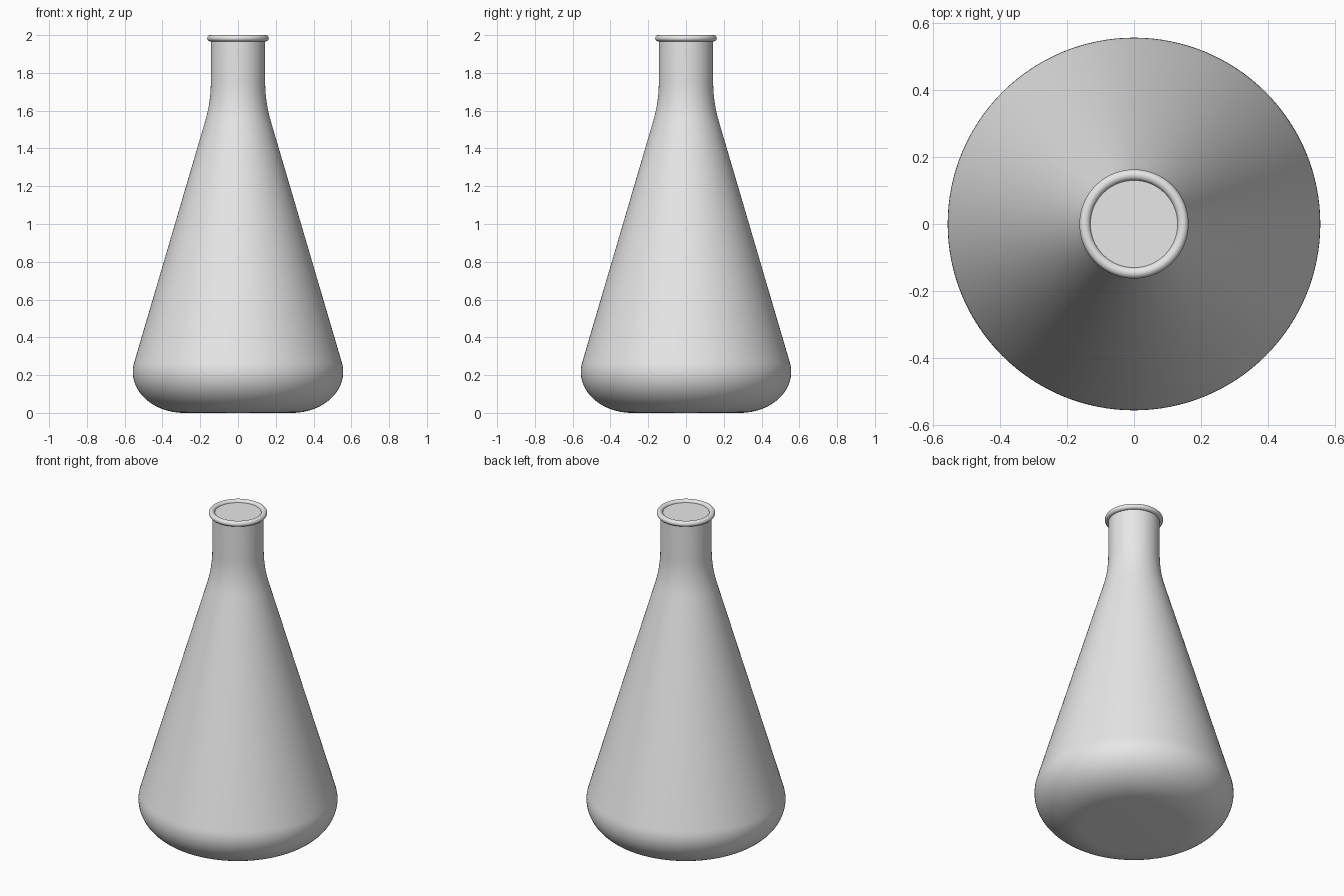
import bpy
import bmesh
from math import cos, sin, pi, radians
from mathutils import Vector

cube = bpy.data.objects.get("Cube")
if cube:
    bpy.data.objects.remove(cube, do_unlink=True)

grey = bpy.data.materials.new("plain_grey")
grey.use_nodes = True
grey.diffuse_color = (0.8, 0.8, 0.8, 1)
grey.node_tree.nodes["Principled BSDF"].inputs["Base Color"].default_value = (0.8, 0.8, 0.8, 1)


def lathe(name, profile, closed=False, steps=128):
    """Turn a list of (radius, height) points around the z axis."""
    bm = bmesh.new()
    verts = [bm.verts.new((r, 0, z)) for r, z in profile]
    pairs = list(zip(verts, verts[1:]))
    if closed:
        pairs.append((verts[-1], verts[0]))
    edges = [bm.edges.new(p) for p in pairs]
    bmesh.ops.spin(bm, geom=verts + edges, cent=(0, 0, 0), axis=(0, 0, 1),
                   angle=2 * pi, steps=steps)
    bmesh.ops.remove_doubles(bm, verts=bm.verts, dist=1e-5)
    bmesh.ops.recalc_face_normals(bm, faces=bm.faces)
    mesh = bpy.data.meshes.new(name)
    bm.to_mesh(mesh)
    bm.free()
    mesh.materials.append(grey)
    obj = bpy.data.objects.new(name, mesh)
    bpy.context.collection.objects.link(obj)
    bpy.ops.object.select_all(action="DESELECT")
    obj.select_set(True)
    bpy.context.view_layer.objects.active = obj
    bpy.ops.object.shade_smooth_by_angle(angle=radians(40))
    return obj


# Rounded base: flat foot, then an elliptical shoulder that meets the cone
foot, belly, belly_z = 0.285, 0.557, 0.217
profile = [(0, 0)]
for i in range(25):
    a = radians(-90 + 104 * i / 24)
    profile.append((foot + (belly - foot) * cos(a), belly_z + belly_z * sin(a)))

# Cone wall flowing into the straight neck along a quadratic curve
start, bend, end = Vector((0.175, 1.54)), Vector((0.144, 1.645)), Vector((0.144, 1.75))
for i in range(13):
    t = i / 12
    profile.append(tuple(start * (1 - t) ** 2 + bend * 2 * t * (1 - t) + end * t * t))

# Neck closed by a flat disc just below the lip
profile += [(0.144, 1.985), (0, 1.985)]
lathe("flask_body", profile)

# Rolled lip
tube = 0.0165
lip = [(0.1465 + tube * cos(2 * pi * i / 20), 2 - tube + tube * sin(2 * pi * i / 20))
       for i in range(20)]
lathe("rolled_lip", lip, closed=True)
